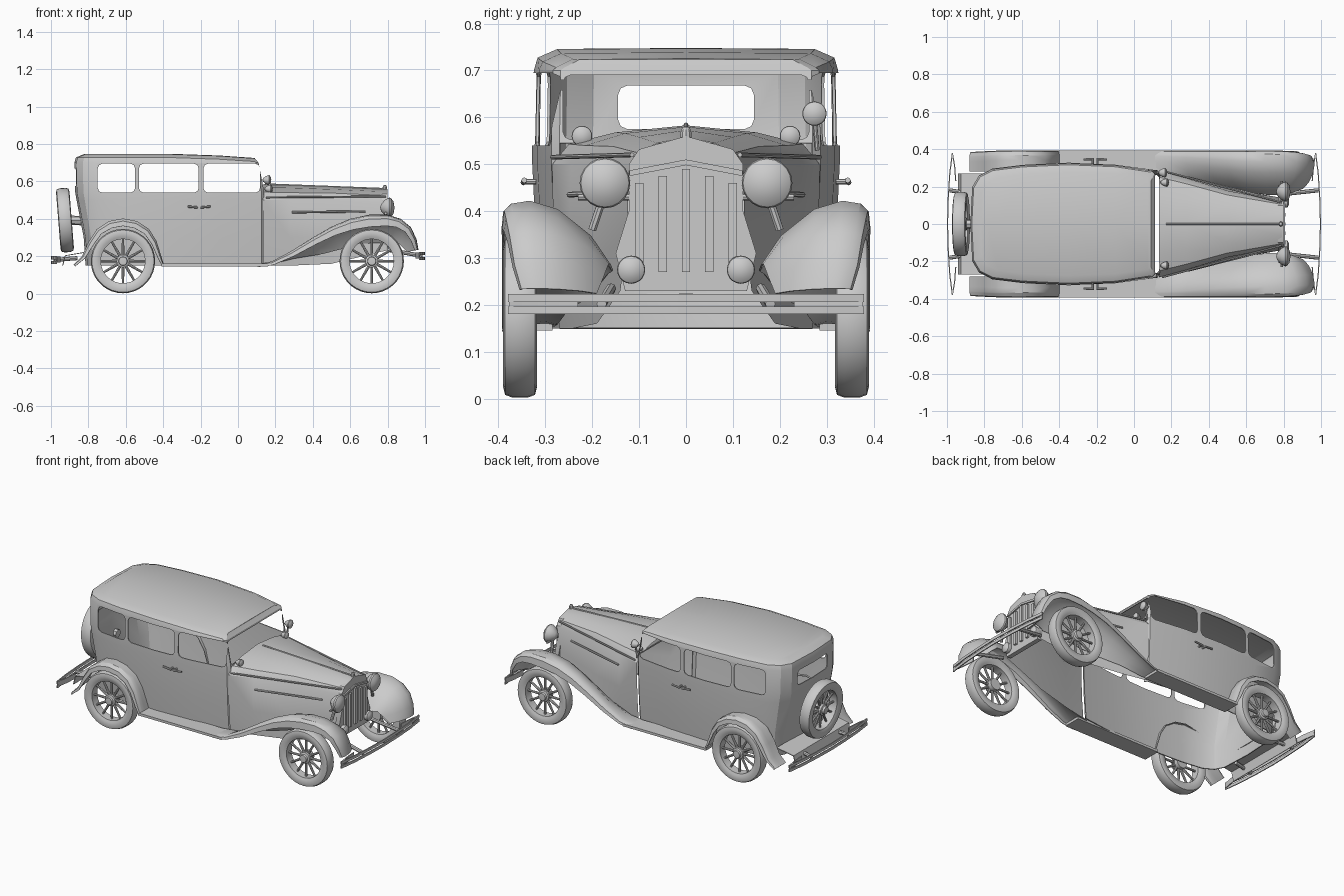
import bpy, bmesh
from math import pi, cos, sin, radians
from mathutils import Matrix, Vector

if "Cube" in bpy.data.objects:
    bpy.data.objects.remove(bpy.data.objects["Cube"])

T, R = Matrix.Translation, Matrix.Rotation
TO_X = R(pi / 2, 4, 'Y')      # lathe axis -> +x
TO_Y = R(pi / 2, 4, 'X')      # lathe axis -> -y


def apply_mod(ob, kind, **props):
    m = ob.modifiers.new(kind.title(), kind)
    for k, v in props.items():
        setattr(m, k, v)
    bpy.context.view_layer.objects.active = ob
    bpy.ops.object.modifier_apply(modifier=m.name)


def smooth(ob, angle=32):
    bpy.ops.object.select_all(action='DESELECT')
    ob.select_set(True)
    bpy.context.view_layer.objects.active = ob
    bpy.ops.object.shade_smooth_by_angle(angle=radians(angle))


def loft(name, rows, wrap=False, loop=False, caps=False, mat=None, mirror=False, thick=0):
    """Skin between rows of points; wrap closes each row, loop joins last row to first."""
    bm = bmesh.new()
    vs = [[bm.verts.new(p) for p in r] for r in rows]
    n, m = len(vs), len(vs[0])
    for i in range(n if loop else n - 1):
        for j in range(m if wrap else m - 1):
            a, b, k = vs[i], vs[(i + 1) % n], (j + 1) % m
            bm.faces.new((a[j], a[k], b[k], b[j]))
    if caps:
        bm.faces.new(vs[0])
        bm.faces.new(vs[-1])
    bmesh.ops.remove_doubles(bm, verts=bm.verts, dist=1e-5)
    bmesh.ops.recalc_face_normals(bm, faces=bm.faces)
    if mat:
        bm.transform(mat)
    me = bpy.data.meshes.new(name)
    bm.to_mesh(me)
    bm.free()
    ob = bpy.data.objects.new(name, me)
    bpy.context.collection.objects.link(ob)
    if mirror:
        apply_mod(ob, 'MIRROR', use_axis=(False, True, False), use_clip=True, merge_threshold=0.0005)
    if thick:
        apply_mod(ob, 'SOLIDIFY', thickness=thick, offset=-1)
    smooth(ob)
    return ob


def prism(name, pts, axis, a, b, **kw):
    put = (lambda p, d: (d, p[0], p[1])) if axis == 'x' else (lambda p, d: (p[0], d, p[1]))
    return loft(name, [[put(p, d) for p in pts] for d in (a, b)], wrap=True, caps=True, **kw)


def rect(a0, a1, b0, b1, c=0.0):
    if not c:
        return [(a0, b0), (a1, b0), (a1, b1), (a0, b1)]
    k = c * 0.3
    return [(a0 + c, b0), (a1 - c, b0), (a1 - k, b0 + k), (a1, b0 + c), (a1, b1 - c), (a1 - k, b1 - k),
            (a1 - c, b1), (a0 + c, b1), (a0 + k, b1 - k), (a0, b1 - c), (a0, b0 + c), (a0 + k, b0 + k)]


def lathe(name, prof, mat, seg=24, loop=False, mirror=False):
    rows = [[(r * cos(2 * pi * k / seg), r * sin(2 * pi * k / seg), a) for k in range(seg)] for r, a in prof]
    # collapse points on the axis without degenerate faces surviving
    rows = [[(x if abs(x) + abs(y) else 0, y, z) for x, y, z in r] for r in rows]
    return loft(name, rows, wrap=True, loop=loop, mat=mat, mirror=mirror)


def rod(name, p, q, r, mirror=False, r2=None):
    p, q = Vector(p), Vector(q)
    d = q - p
    mat = T(p) @ d.to_track_quat('Z', 'Y').to_matrix().to_4x4()
    return lathe(name, [(0, 0), (r, 0), (r2 or r, d.length), (0, d.length)], mat, 8, mirror=mirror)


# cabin shell: plan outline lofted upward, then window openings
plan = [(.14, 0), (.14, .27), (.125, .287), (-.1, .317), (-.35, .328), (-.6, .316),
        (-.76, .296), (-.83, .26), (-.865, .2), (-.875, 0)]
levels = [(.15, .93, .06, 0), (.3, .97, .05, 0), (.5, 1, .012, 0), (.545, 1, .004, 0),
          (.7, .99, 0, .03), (.728, .965, .008, .035), (.746, .84, .05, .05), (.748, 0, .05, .05)]
rows = []
for z, ys, rear, front in levels:
    row = []
    for x, y in plan:
        sx = rear * min(1, max(0, (-.5 - x) / .37)) - front * (x > .1)
        row.append((x + sx, y * ys, z - (.02 * max(0, (x + .4) / .5) ** 1.5 if z > .71 else 0)))
    rows.append(row)
cabin = loft("cabin", rows, mirror=True)
bm = bmesh.new()
bm.from_mesh(cabin.data)
gone = [f for f in bm.faces if f.calc_center_median().x > .135 and f.calc_center_median().z < .53
        and abs(f.normal.x) > .9]
bmesh.ops.delete(bm, geom=gone, context='FACES')
bmesh.ops.recalc_face_normals(bm, faces=bm.faces)
bm.to_mesh(cabin.data)
bm.free()
apply_mod(cabin, 'SOLIDIFY', thickness=.006, offset=-1)
cutters = [prism("window_cutter", rect(a, b, .54, .695, .025), 'y', -.6, .6)
           for a, b in ((-.75, -.55), (-.53, -.21), (-.185, .118))]
cutters += [prism("windshield_cutter", rect(-.262, .262, .553, .69, .015), 'x', .04, .4),
            prism("rear_window_cutter", rect(-.145, .145, .575, .668, .02), 'x', -1, -.6)]
for c in cutters:
    c.hide_render = True
    apply_mod(cabin, 'BOOLEAN', object=c, operation='DIFFERENCE', solver='EXACT')
    bpy.data.objects.remove(c)
smooth(cabin, 25)

# cowl and hood
hood = {.135: [(0, .583), (.15, .568), (.25, .543), (.285, .5), (.283, .3), (.27, .15)],
        .28: [(0, .58), (.13, .566), (.215, .54), (.245, .5), (.25, .3), (.24, .15)],
        .5: [(0, .573), (.1, .558), (.155, .538), (.178, .5), (.185, .3), (.19, .16)],
        .79: [(0, .558), (.06, .545), (.105, .525), (.122, .485), (.125, .35), (.14, .23)]}
loft("hood", [[(x, y, z) for y, z in s] for x, s in hood.items()], mirror=True)
rod("hood_hinge", (.17, 0, .584), (.79, 0, .56), .005)
rod("hood_side_trim", (.29, .249, .435), (.68, .15, .44), .006, mirror=True)
rod("hood_upper_trim", (.15, .285, .515), (.79, .115, .52), .005, mirror=True)

# radiator with vertical bars and cap
half = [(.1, .532), (.122, .5), (.122, .4), (.15, .31), (.13, .23)]
prism("radiator_shell", [(0, .56)] + half + [(-y, z) for y, z in reversed(half)], 'x', .77, .798)
for y in (-.1, -.05, 0, .05, .1):
    prism("grille_bar", rect(y - .009, y + .009, .27, .49 - abs(y) * .3), 'x', .79, .81)
prism("grille_frame", [(.12, .475), (.12, .487), (0, .51), (-.12, .487), (-.12, .475), (0, .498)], 'x', .79, .806)
lathe("radiator_cap", [(0, -.02), (.01, -.02), (.013, 0), (.008, .014), (0, .016)], T((.785, 0, .565)), 10)


# fenders: section swept along the crown, lips turned toward the wheel
def fender(name, st):
    rows = []
    for i, (x, z, yo, yi, dep, drop) in enumerate(st):
        a, b = st[max(i - 1, 0)], st[min(i + 1, len(st) - 1)]
        n = Vector((b[1] - a[1], a[0] - b[0])).normalized()
        w = yo - yi
        sec = [(yo, dep), (yo - .004, .35 * dep), (yo - .02, .1 * dep), (yo - .25 * w, 0), (yo - .5 * w, .12 * drop),
               (yo - .8 * w, .5 * drop), (yi, drop)]
        rows.append([(x + n.x * d, y, z + n.y * d) for y, d in sec])
    return loft(name, rows, mirror=True, thick=.004)


fender("front_fender", [
    (.1, .158, .392, .28, .015, 0), (.18, .172, .392, .272, .02, .01), (.28, .225, .392, .25, .03, .04),
    (.4, .3, .392, .21, .04, .1), (.5, .358, .392, .185, .05, .13), (.6, .4, .392, .165, .06, .14),
    (.7, .422, .394, .155, .065, .15), (.8, .422, .392, .155, .06, .15), (.87, .4, .388, .16, .05, .13),
    (.925, .355, .38, .165, .04, .11), (.955, .29, .37, .175, .03, .09), (.965, .235, .355, .19, .02, .06)])
fender("rear_fender", [
    (-.88, .155, .385, .28, .012, 0), (-.835, .2, .388, .28, .02, 0), (-.8, .275, .39, .28, .03, 0),
    (-.755, .345, .392, .285, .035, 0), (-.69, .388, .392, .29, .04, 0), (-.615, .402, .394, .29, .04, 0),
    (-.54, .388, .392, .29, .04, 0), (-.475, .345, .392, .29, .035, 0), (-.435, .28, .392, .29, .03, 0),
    (-.41, .2, .392, .29, .02, 0), (-.395, .15, .392, .29, .01, 0)])
prism("running_board", rect(-.41, .16, .145, .16), 'y', .285, .392, mirror=True)
loft("rear_apron", [[(x, y, z) for x, z in ((-.81, .225), (-.925, .205), (-.94, .15))]
                    for y in (-.27, .27)], thick=.005)


# wheels: tyre, rim, hub and spokes around a local z axis
def wheel(name, mat, mirror):
    lathe(name + "_tire", [(.118, -.026), (.13, -.031), (.15, -.036), (.166, -.032), (.172, -.016), (.172, .016),
                           (.166, .032), (.15, .036), (.13, .031), (.118, .026)], mat, 36, True, mirror)
    lathe(name + "_hub", [(0, -.03), (.034, -.03), (.034, .018), (.024, .022), (.022, .034), (0, .036)],
          mat, 20, mirror=mirror)
    for k in range(12):
        m = mat @ R(2 * pi * k / 12, 4, 'Z')
        rod(name + "_spoke", m @ Vector((.03, 0, 0)), m @ Vector((.121, 0, 0)), .008, mirror, .006)


wheel("front_wheel", T((.715, -.354, .174)) @ TO_Y, True)
wheel("rear_wheel", T((-.615, -.354, .174)) @ TO_Y, True)
wheel("spare_wheel", T((-.925, 0, .393)) @ R(radians(-94.5), 4, 'Y'), False)
rod("spare_mount", (-.82, 0, .39), (-.92, 0, .393), .025)


# lamps and horns
def lamp(name, p, r, depth, mirror=True):
    lathe(name, [(0, -depth), (.35 * r, -.9 * depth), (.8 * r, -.45 * depth), (r, 0), (.95 * r, .15 * r),
                 (.6 * r, .4 * r), (0, .5 * r)], T(p) @ TO_X, 20, mirror=mirror)


lamp("headlight", (.81, .173, .46), .054, .05)
lamp("horn", (.815, .117, .275), .03, .08)
lamp("cowl_lamp", (.175, .222, .56), .022, .035)
lamp("spotlight", (.165, .274, .608), .026, .035, False)
rod("spotlight_stem", (.15, .274, .6), (.14, .28, .53), .005)
rod("headlight_bar", (.79, 0, .43), (.79, .23, .43), .007, True)
rod("headlight_post", (.79, .173, .44), (.78, .2, .36), .009, True)

# door handles
for x, d in ((-.245, .05), (-.17, -.05)):
    rod("door_handle_post", (x + d * .5, .32, .463), (x + d * .5, .347, .463), .006, True)
    rod("door_handle", (x - d * .5, .345, .466), (x + d * .6, .347, .461), .006, True)


# bumpers: flat bars bowed in plan
def bar(name, pts, z0, z1, mirror=False):
    loft(name, [[(x, y, z0), (x + .006, y, z0), (x + .006, y, z1), (x, y, z1)] for x, y in pts],
         wrap=True, caps=True, mirror=mirror)


bow = [(.968, .38), (.982, .27), (.99, .14), (.994, 0), (.99, -.14), (.982, -.27), (.968, -.38)]
spring = [(.968, .378), (.956, .31), (.95, .23)]
for label, s, z in (("front", 1, .18), ("rear", -1, .158)):
    off = 0 if s > 0 else -.006
    for dz in (0, .026):
        bar(label + "_bumper_bar", [(s * x + off, y) for x, y in bow], z + dz, z + dz + .017)
    bar(label + "_bumper_spring", [(s * x + off, y) for x, y in spring], z + .008, z + .04, True)
    rod(label + "_bumper_bracket", (s * (.8 if s > 0 else .86), .16, .235 if s > 0 else .19),
        (s * .985, .18, z + .022), .011, True)
